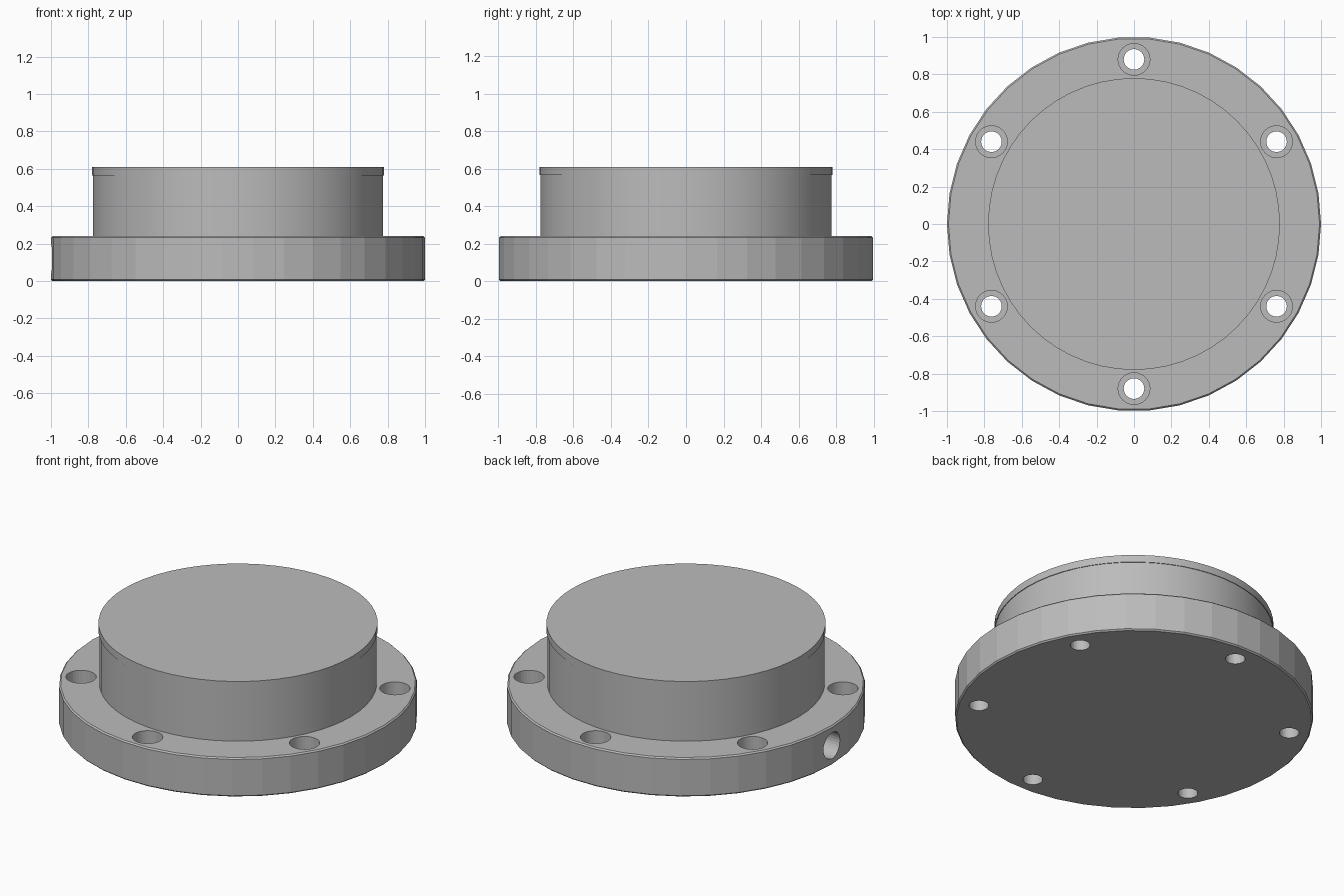
import bpy, bmesh
from math import cos, sin, pi, radians
from mathutils import Matrix

cube = bpy.data.objects.get("Cube")
if cube:
    bpy.data.objects.remove(cube, do_unlink=True)

# Single metal colour
steel = bpy.data.materials.new("grey_steel")
steel.use_nodes = True
colour = (0.5, 0.5, 0.5, 1)
steel.diffuse_color = colour
steel.node_tree.nodes["Principled BSDF"].inputs["Base Color"].default_value = colour


def lathe(bm, profile, sides, matrix=Matrix()):
    """Closed solid of revolution from (radius, z) points, bottom to top."""
    rings = [[bm.verts.new(matrix @ Matrix.Rotation(2 * pi * i / sides, 4, 'Z')
                           @ Matrix.Translation((r, 0, z)).translation)
              for i in range(sides)] for r, z in profile]
    for low, high in zip(rings, rings[1:]):
        for i in range(sides):
            j = (i + 1) % sides
            bm.faces.new((low[i], low[j], high[j], high[i]))
    bm.faces.new(rings[0][::-1])
    bm.faces.new(rings[-1])


def make_object(name, bm):
    bmesh.ops.recalc_face_normals(bm, faces=bm.faces)
    mesh = bpy.data.meshes.new(name)
    bm.to_mesh(mesh)
    bm.free()
    mesh.materials.append(steel)
    obj = bpy.data.objects.new(name, mesh)
    bpy.context.collection.objects.link(obj)
    return obj


def select_only(obj):
    bpy.ops.object.select_all(action='DESELECT')
    obj.select_set(True)
    bpy.context.view_layer.objects.active = obj


FLANGE_TOP = 0.24
EDGE = 0.008

# Flange disc with finely broken edges
bm = bmesh.new()
lathe(bm, [(1 - EDGE, 0), (1, EDGE), (1, FLANGE_TOP - EDGE), (1 - EDGE, FLANGE_TOP)], 38)
flange = make_object("flange", bm)

# Cutter: six counterbored bolt holes and one radial port
bm = bmesh.new()
for k in range(6):
    a = radians(30 + 60 * k)
    place = Matrix.Translation((0.88 * cos(a), 0.88 * sin(a), 0))
    lathe(bm, [(0.055, -0.1), (0.055, 0.11), (0.085, 0.11), (0.085, 0.4)], 32, place)
port = Matrix.Translation((-1.1, 0, 0.12)) @ Matrix.Rotation(pi / 2, 4, 'Y')
lathe(bm, [(0.08, 0), (0.08, 0.5)], 32, port)
cutter = make_object("hole_cutter", bm)
cutter.hide_render = True

drill = flange.modifiers.new("drill_holes", 'BOOLEAN')
drill.operation = 'DIFFERENCE'
drill.solver = 'EXACT'
drill.object = cutter
select_only(flange)
bpy.ops.object.modifier_apply(modifier=drill.name)
bpy.data.objects.remove(cutter, do_unlink=True)
bpy.ops.object.shade_smooth_by_angle(angle=radians(5))

# Raised boss and its slightly proud cap
for name, radius, bottom, top in (("boss", 0.776, FLANGE_TOP - 0.01, 0.57),
                                  ("boss_cap", 0.78, 0.565, 0.61)):
    bm = bmesh.new()
    lathe(bm, [(radius, bottom), (radius, top)], 56)
    part = make_object(name, bm)
    select_only(part)
    bpy.ops.object.shade_smooth_by_angle(angle=radians(30))
